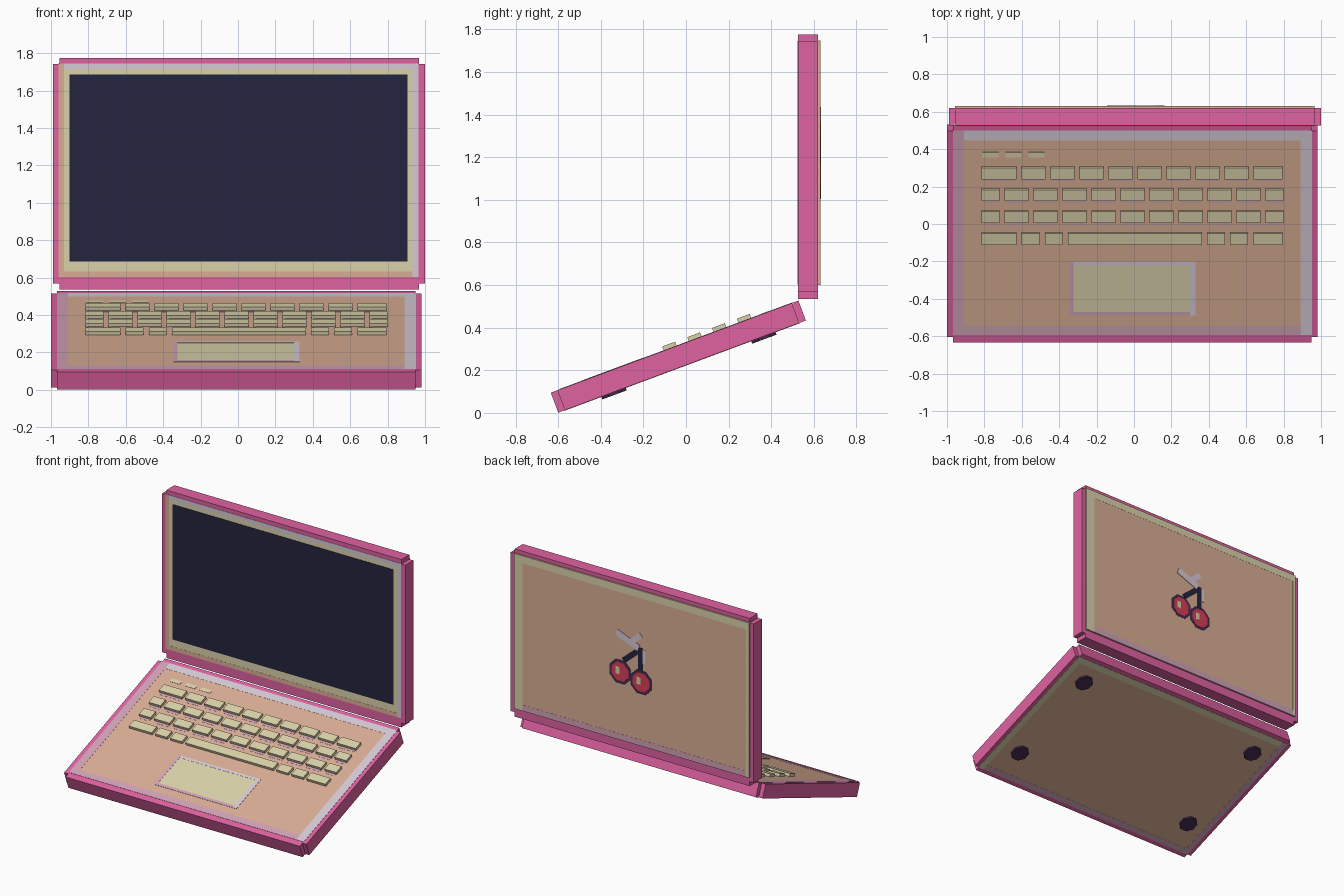
import bpy, bmesh, math
from mathutils import Matrix, Vector

if "Cube" in bpy.data.objects:
    bpy.data.objects.remove(bpy.data.objects["Cube"])


def material(name, r, g, b):
    def lin(c):
        c /= 255
        return c / 12.92 if c <= 0.04045 else ((c + 0.055) / 1.055) ** 2.4
    m = bpy.data.materials.new(name)
    m.diffuse_color = (lin(r), lin(g), lin(b), 1)
    m.use_nodes = True
    m.node_tree.nodes["Principled BSDF"].inputs["Base Color"].default_value = m.diffuse_color
    return m


PINK = material("pink", 223, 98, 161)
TAN = material("tan", 217, 174, 148)
CREAM = material("cream", 218, 210, 170)
LAVENDER = material("pale lavender", 214, 202, 214)
MAUVE = material("mauve", 208, 162, 182)
NAVY = material("navy", 36, 36, 62)
RED = material("red", 214, 62, 88)
PURPLE = material("dark purple", 68, 42, 80)

# Local frames: x across, y along the slab, z out of the keyboard / screen side
BASE = Matrix.Translation((0, -0.036, 0.264)) @ Matrix.Rotation(math.radians(20.4), 4, 'X')
LID = Matrix.Translation((0, 0.573, 1.155)) @ Matrix.Rotation(math.radians(90), 4, 'X')


def finish(name, bm, mat, frame):
    bmesh.ops.recalc_face_normals(bm, faces=bm.faces)
    me = bpy.data.meshes.new(name)
    bm.to_mesh(me)
    bm.free()
    me.materials.append(mat)
    ob = bpy.data.objects.new(name, me)
    ob.matrix_world = frame
    bpy.context.collection.objects.link(ob)
    return ob


def prisms(name, outlines, z0, z1, mat, frame):
    """Extrude one or more outlines into a single object."""
    bm = bmesh.new()
    for pts in outlines:
        lo = [bm.verts.new((x, y, z0)) for x, y in pts]
        hi = [bm.verts.new((x, y, z1)) for x, y in pts]
        bm.faces.new(lo[::-1])
        bm.faces.new(hi)
        for i in range(len(pts)):
            j = (i + 1) % len(pts)
            bm.faces.new((lo[i], lo[j], hi[j], hi[i]))
    return finish(name, bm, mat, frame)


def rect(x0, x1, y0, y1):
    return [(x0, y0), (x1, y0), (x1, y1), (x0, y1)]


def disc(x, y, r, n=8):
    return [(x + r * math.cos((i + 0.5) * math.tau / n),
             y + r * math.sin((i + 0.5) * math.tau / n)) for i in range(n)]


def stroke(a, b, w):
    a, b = Vector(a), Vector(b)
    d = (b - a).normalized() * w / 2
    n = Vector((-d.y, d.x))
    return [tuple(p) for p in (a - n, b - n, b + n, a + n)]


def slab(name, cx, hx, hy, hz, frame, s=0.033):
    """Case shell with stepped corners."""
    pts = []
    for sx, sy, flip in ((1, 1, 0), (-1, 1, 1), (-1, -1, 0), (1, -1, 1)):
        c = [(hx, hy - s), (hx - s, hy - s), (hx - s, hy)]
        c = c[::-1] if flip else c
        pts += [(cx + sx * x, sy * y) for x, y in c]
    return prisms(name, [pts], -hz, hz, PINK, frame)


def bands(name, x0, x1, y0, y1, z0, z1, frame, left, right, bottom, top):
    """Painted border strips: each side is (width, material)."""
    prisms(name + "_left", [rect(x0, x0 + left[0], y0, y1)], z0, z1, left[1], frame)
    prisms(name + "_right", [rect(x1 - right[0], x1, y0, y1)], z0, z1, right[1], frame)
    xa, xb = x0 + left[0], x1 - right[0]
    prisms(name + "_bottom", [rect(xa, xb, y0, y0 + bottom[0])], z0, z1, bottom[1], frame)
    prisms(name + "_top", [rect(xa, xb, y1 - top[0], y1)], z0, z1, top[1], frame)


# ---- Base ----
H = 0.05
slab("base_case", -0.009, 0.991, 0.62, H, BASE)
prisms("keyboard_deck", [rect(-0.969, 0.953, -0.575, 0.59)], H - 0.01, H + 0.001, TAN, BASE)
bands("deck_border", -0.969, 0.953, -0.575, 0.59, H - 0.01, H + 0.002, BASE,
      (0.06, MAUVE), (0.063, LAVENDER), (0.05, MAUVE), (0.055, LAVENDER))
prisms("base_underside", [rect(-0.969, 0.953, -0.59, 0.59)], -H - 0.001, -H + 0.01, TAN, BASE)
bands("underside_border", -0.969, 0.953, -0.59, 0.59, -H - 0.002, -H + 0.01, BASE,
      (0.045, MAUVE), (0.045, CREAM), (0.045, MAUVE), (0.05, CREAM))

# Feet
prisms("feet", [disc(x, y, 0.066) for x in (-0.784, 0.766) for y in (-0.343, 0.407)],
       -H - 0.014, -H, PURPLE, BASE)

# Keys: widths per row, laid out left to right with an even gap
GAP, K = 0.0275, 0.1275
rows = [
    (0.352, [0.187] + [K] * 8 + [0.155]),
    (0.227, [0.096] + [K] * 9 + [0.096]),
    (0.103, [0.096] + [K] * 9 + [0.096]),
    (-0.022, [0.187, 0.096, 0.096, 0.717, 0.096, 0.096, 0.155]),
]
keys, marks = [], []
for y, widths in rows:
    x = -0.815
    for w in widths:
        keys.append(rect(x, x + w, y - 0.032, y + 0.032))
        marks.append(rect(x + 0.012, x + w - 0.006, y - 0.05, y))
        x += w + GAP
prisms("keys", keys, H - 0.005, H + 0.021, CREAM, BASE)
prisms("key_edge_marks", marks[:-7], H - 0.005, H + 0.002, MAUVE, BASE)

# Small flat buttons above the keys
prisms("function_buttons", [rect(x, x + 0.085, 0.437, 0.467) for x in (-0.81, -0.687, -0.564)],
       H - 0.005, H + 0.003, CREAM, BASE)

# Trackpad with painted border
prisms("trackpad", [rect(-0.345, 0.33, -0.465, -0.158)], H - 0.005, H + 0.002, CREAM, BASE)
bands("trackpad_border", -0.345, 0.33, -0.465, -0.158, H - 0.005, H + 0.003, BASE,
      (0.022, MAUVE), (0.03, LAVENDER), (0.022, MAUVE), (0.02, LAVENDER))

# ---- Lid ----
T = 0.047
slab("lid_case", 0.006, 0.994, 0.62, T, LID)
prisms("screen_bezel", [rect(-0.96, 0.966, -0.553, 0.59)], T - 0.01, T + 0.001, CREAM, LID)
bands("bezel_border", -0.96, 0.966, -0.553, 0.59, T - 0.01, T + 0.002, LID,
      (0.03, TAN), (0.033, LAVENDER), (0.03, TAN), (0.03, LAVENDER))
prisms("screen", [rect(-0.9, 0.905, -0.469, 0.53)], T - 0.01, T + 0.003, NAVY, LID)

# Raised back panel
B = -T - 0.011
prisms("lid_back_panel", [rect(-0.957, 0.966, -0.555, 0.592)], B, -T + 0.01, TAN, LID)
bands("back_border", -0.957, 0.966, -0.555, 0.592, B - 0.001, B + 0.005, LID,
      (0.025, CREAM), (0.07, CREAM), (0.045, MAUVE), (0.055, CREAM))

# Painted cherries on the back
fruit = [(0.096, -0.05), (-0.075, -0.083)]
prisms("cherry_outlines", [disc(x, y, 0.095) for x, y in fruit], B - 0.001, B + 0.004, PURPLE, LID)
prisms("cherries", [disc(x, y, 0.074) for x, y in fruit], B - 0.002, B + 0.004, RED, LID)
prisms("cherry_highlights",
       [rect(x + 0.005, x + 0.035, y - 0.02, y + 0.035) for x, y in fruit],
       B - 0.003, B + 0.004, CREAM, LID)
prisms("cherry_stems", [stroke((-0.07, 0.0), (-0.07, 0.17), 0.04),
                        stroke((0.07, 0.04), (-0.06, 0.15), 0.04)],
       B - 0.0025, B + 0.004, NAVY, LID)
prisms("cherry_leaf", [stroke((0.125, 0.235), (-0.055, 0.165), 0.05),
                       stroke((0.0, 0.2), (-0.075, 0.265), 0.04),
                       stroke((-0.1, 0.06), (-0.1, 0.16), 0.022)],
       B - 0.0035, B + 0.004, LAVENDER, LID)
